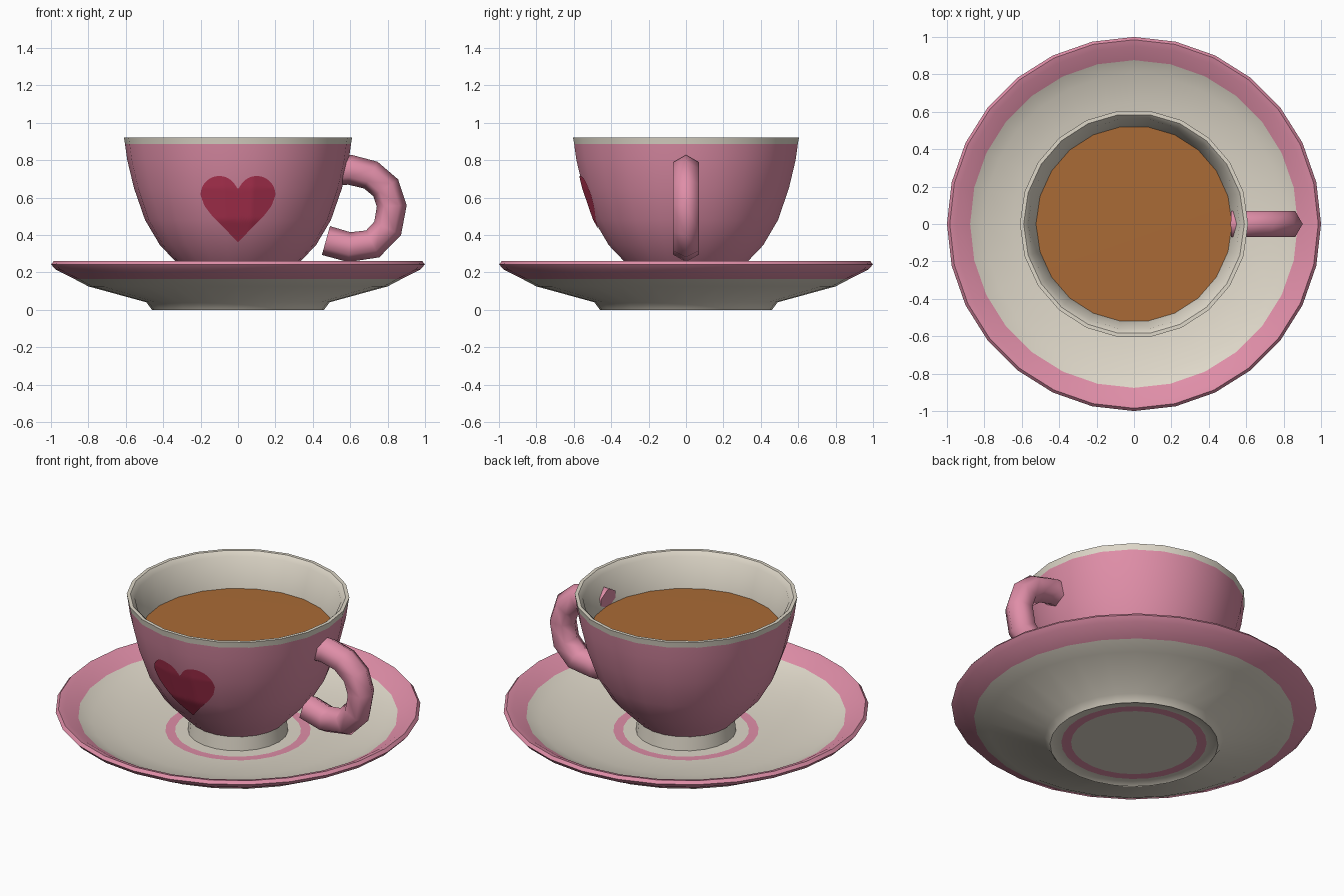
import bpy, bmesh, math
from mathutils import Vector
from mathutils.bvhtree import BVHTree

if "Cube" in bpy.data.objects:
    bpy.data.objects.remove(bpy.data.objects["Cube"])


def material(name, rgb):
    m = bpy.data.materials.new(name)
    m.diffuse_color = (*rgb, 1)
    m.use_nodes = True
    m.node_tree.nodes["Principled BSDF"].inputs["Base Color"].default_value = m.diffuse_color
    return m


PINK = material("pink glaze", (0.74, 0.27, 0.39))
CREAM = material("cream china", (0.73, 0.68, 0.58))
TEA = material("tea brown", (0.40, 0.145, 0.037))
RED = material("heart red", (0.47, 0.035, 0.09))


def finish(name, bm, mats, angle=40, fix_normals=True):
    if fix_normals:
        bmesh.ops.recalc_face_normals(bm, faces=bm.faces)
    me = bpy.data.meshes.new(name)
    bm.to_mesh(me)
    bm.free()
    for m in mats:
        me.materials.append(m)
    ob = bpy.data.objects.new(name, me)
    bpy.context.collection.objects.link(ob)
    bpy.ops.object.select_all(action='DESELECT')
    ob.select_set(True)
    bpy.context.view_layer.objects.active = ob
    bpy.ops.object.shade_smooth_by_angle(angle=math.radians(angle))
    return ob


def lathe(profile, sides, rule):
    """Spin (radius, z) points around z; rule(r, z, segment) gives the colour slot."""
    bm = bmesh.new()
    rings = []
    for r, z in profile:
        if r == 0:
            rings.append([bm.verts.new((0, 0, z))] * sides)
        else:
            rings.append([bm.verts.new((r * math.cos(a), r * math.sin(a), z))
                          for a in (2 * math.pi * i / sides for i in range(sides))])
    for s in range(len(rings) - 1):
        a, b = rings[s], rings[s + 1]
        r = (profile[s][0] + profile[s + 1][0]) / 2
        z = (profile[s][1] + profile[s + 1][1]) / 2
        for i in range(sides):
            j = (i + 1) % sides
            quad = list(dict.fromkeys((a[i], a[j], b[j], b[i])))
            bm.faces.new(quad).material_index = rule(r, z, s)
    return bm


# Saucer: pink by radius (rim band and a thin ring round the centre, both sides)
saucer_profile = [(0, .012), (.345, .012), (.398, .012), (.44, .01), (.46, 0), (.49, .04),
                  (.80, .125), (.876, .165), (.975, .215), (1, .243), (.985, .26),
                  (.95, .25), (.876, .205), (.80, .172), (.65, .138), (.50, .118),
                  (.398, .11), (.345, .108), (0, .105)]
finish("saucer", lathe(saucer_profile, 28,
                       lambda r, z, s: 0 if r > .876 or .345 < r < .398 else 1),
       [PINK, CREAM])

# Cup: pink outer wall, cream foot, lip and inside
cup_profile = [(0, .13), (.25, .11), (.275, .11), (.265, .19),
               (.335, .26), (.417, .345), (.497, .48), (.556, .65), (.592, .80), (.604, .885),
               (.61, .92), (.59, .92), (.565, .895), (.525, .72), (.49, .58),
               (.40, .38), (.25, .25), (0, .22)]
cup_bm = lathe(cup_profile, 22, lambda r, z, s: 0 if 3 <= s <= 8 else 1)
cup_tree = BVHTree.FromBMesh(cup_bm)
finish("cup", cup_bm, [PINK, CREAM])

# Tea surface
finish("tea", lathe([(0, .722), (.524, .72)], 22, lambda r, z, s: 0), [TEA])

# Handle: hexagonal section swept along a path in the xz plane
path = [Vector((x, 0, z)) for x, z in
        [(.52, .745), (.60, .748), (.71, .72), (.79, .652), (.822, .555),
         (.80, .435), (.72, .352), (.595, .335), (.47, .37)]]
bm = bmesh.new()
rings = []
for i, p in enumerate(path):
    t = (path[min(i + 1, len(path) - 1)] - path[max(i - 1, 0)]).normalized()
    n = Vector((-t.z, 0, t.x))
    rings.append([bm.verts.new(p + .08 * (n * math.cos(k * math.pi / 3)
                                          + Vector((0, 1, 0)) * math.sin(k * math.pi / 3)))
                  for k in range(6)])
for a, b in zip(rings, rings[1:]):
    for k in range(6):
        bm.faces.new((a[k], a[(k + 1) % 6], b[(k + 1) % 6], b[k]))
bm.faces.new(rings[0])
bm.faces.new(rings[-1])
finish("handle", bm, [PINK], 65)

# Heart: thin decal projected on the front wall of the cup
lower = [(0, .36), (.065, .428), (.145, .51), (.18, .557), (.2, .612)]


def heart_bottom(x):
    for (x0, z0), (x1, z1) in zip(lower, lower[1:]):
        if x <= x1 + 1e-6:
            return z0 + (z1 - z0) * (x - x0) / (x1 - x0)
    return lower[-1][1]


def heart_top(x):
    return max(.615 + math.sqrt(max(0, .01 - (x - .1) ** 2)), .645 if x < .03 else 0)


bm = bmesh.new()
COLS, ROWS = 48, 20
grid = []
for c in range(COLS + 1):
    x = .2 * math.sin(math.pi * (c / COLS - .5))
    lo, hi = heart_bottom(abs(x)), heart_top(abs(x))
    column = []
    for r in range(ROWS + 1):
        z = lo + (hi - lo) * r / ROWS
        hit = cup_tree.ray_cast(Vector((x, -2, z)), Vector((0, 1, 0)))[0]
        column.append(bm.verts.new((x, hit.y - .005, z)))
    grid.append(column)
for a, b in zip(grid, grid[1:]):
    for r in range(ROWS):
        bm.faces.new((a[r], b[r], b[r + 1], a[r + 1]))
finish("heart", bm, [RED], fix_normals=False)
